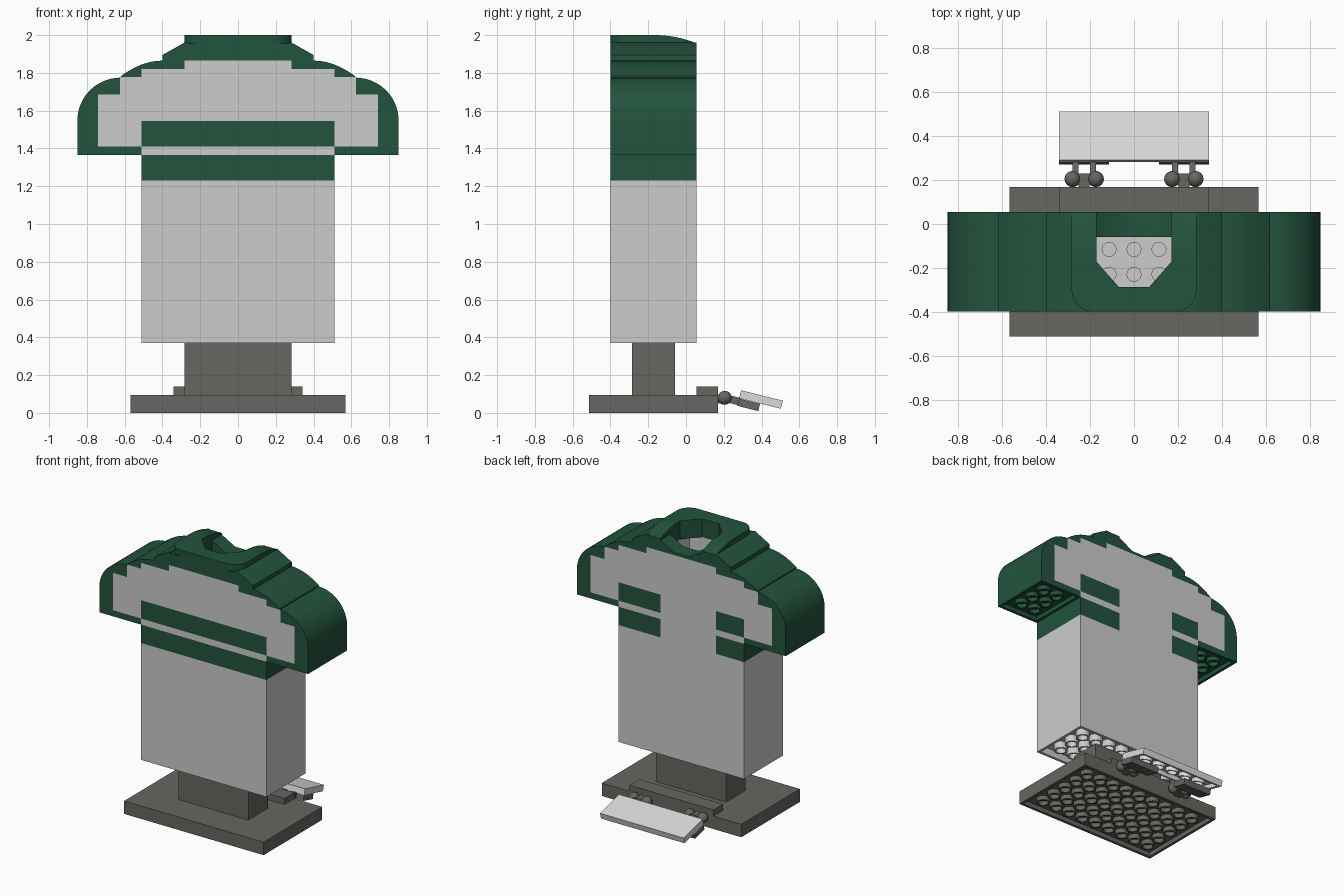
import bpy, bmesh, math
from mathutils import Vector, Matrix

old = bpy.data.objects.get("Cube")
if old:
    bpy.data.objects.remove(old, do_unlink=True)

S = 0.1136            # grid pitch
CY = -0.1725          # depth centre of shirt and base
Y0, Y1 = CY - 2 * S, CY + 2 * S


def material(name, rgb):
    m = bpy.data.materials.new(name)
    m.use_nodes = True
    col = [(c / 255 / 12.92 if c < 11 else ((c / 255 + 0.055) / 1.055) ** 2.4) for c in rgb] + [1]
    m.diffuse_color = col
    m.node_tree.nodes["Principled BSDF"].inputs["Base Color"].default_value = col
    return m


GREEN = material("dark green", (34, 83, 61))
GREY = material("light grey", (204, 204, 204))
DARK = material("dark grey", (102, 103, 97))
PALE = material("pale grey", (218, 218, 218))


def finish(name, bm, mats, loc=(0, 0, 0), tilt=0):
    me = bpy.data.meshes.new(name)
    bm.to_mesh(me)
    bm.free()
    for m in mats:
        me.materials.append(m)
    ob = bpy.data.objects.new(name, me)
    bpy.context.collection.objects.link(ob)
    ob.location = loc
    ob.rotation_euler.x = tilt
    bpy.ops.object.select_all(action='DESELECT')
    ob.select_set(True)
    bpy.context.view_layer.objects.active = ob
    bpy.ops.object.shade_smooth_by_angle(angle=math.radians(30))
    return ob


def prism(pts, a, b, axis):
    """Closed prism from a 2D outline, run along y or z from a to b."""
    bm = bmesh.new()
    place = (lambda p, t: (p[0], t, p[1])) if axis == 'y' else (lambda p, t: (p[0], p[1], t))
    lo = [bm.verts.new(place(p, a)) for p in pts]
    hi = [bm.verts.new(place(p, b)) for p in pts]
    bm.faces.new(lo)
    bm.faces.new(hi)
    n = len(pts)
    for i in range(n):
        j = (i + 1) % n
        bm.faces.new((lo[i], lo[j], hi[j], hi[i]))
    bmesh.ops.recalc_face_normals(bm, faces=bm.faces)
    return bm


def box_bm(x0, x1, y0, y1, z0, z1):
    return prism([(x0, y0), (x1, y0), (x1, y1), (x0, y1)], z0, z1, 'z')


def box(name, mat, *dims, **kw):
    return finish(name, box_bm(*dims), [mat], **kw)


def slice_at(bm, axis, values):
    for v in values:
        co, no = Vector(), Vector()
        co[axis], no[axis] = v, 1
        bmesh.ops.bisect_plane(bm, geom=bm.verts[:] + bm.edges[:] + bm.faces[:],
                               plane_co=co, plane_no=no)


def push(bm, faces, dz):
    """Sink or raise faces straight along z, adding walls."""
    out = bmesh.ops.extrude_discrete_faces(bm, faces=faces)["faces"]
    bmesh.ops.translate(bm, verts=list({v for f in out for v in f.verts}), vec=(0, 0, dz))


def hollow(bm, faces, depth):
    bmesh.ops.inset_individual(bm, faces=faces, thickness=0.02, use_even_offset=True)
    push(bm, faces, depth)


def tubes(bm, nx, ny, cx, cy, z0, z1, seg=14):
    """Grid of hollow round tubes."""
    for i in range(nx):
        for j in range(ny):
            x, y = cx + (i - (nx - 1) / 2) * S, cy + (j - (ny - 1) / 2) * S
            rings = []
            for r, z in ((0.046, z1), (0.046, z0), (0.034, z0), (0.034, z1)):
                rings.append([bm.verts.new((x + r * math.cos(k * math.tau / seg),
                                            y + r * math.sin(k * math.tau / seg), z))
                              for k in range(seg)])
            for a, b in zip(rings, rings[1:]):
                for k in range(seg):
                    m = (k + 1) % seg
                    bm.faces.new((a[m], a[k], b[k], b[m]))


def bottom_faces(bm):
    low = min(v.co.z for v in bm.verts)
    return [f for f in bm.faces if f.normal.z < -0.9 and f.calc_center_median().z < low + 0.001]


def shirt_colour(f):
    """0 = green, 1 = grey."""
    c, n = f.calc_center_median(), f.normal
    x, z = abs(c.x), c.z
    if x < 0.18 and 1.7 < z < 1.864 and Y0 + 0.05 < c.y < Y1 - 0.05:
        return 1                                   # neck pit
    if z < 1.23:
        return 1                                   # lower body
    if abs(n.y) < 0.9:
        return 0
    top = 1.865 if x < 0.284 else 1.82 if x < 0.511 else 1.777 if x < 0.625 else 1.685 if x < 0.74 else 0
    if z > top:
        return 0
    if n.y > 0 and -0.284 < c.x < 0.17:
        return 1                                   # plain centre of the back
    if x > 0.511:
        return int(z > 1.41)
    return int(1.365 < z < 1.41 or z > 1.545)


# Base: two stacked plates, underside hollow with tubes
bm = box_bm(-5 * S, 5 * S, CY - 3 * S, CY + 3 * S, 0, 0.0475)
hollow(bm, bottom_faces(bm), 0.032)
tubes(bm, 9, 5, 0, CY, 0, 0.032)
finish("base_lower_plate", bm, [DARK])
box("base_upper_plate", DARK, -5 * S, 5 * S, CY - 3 * S, CY + 3 * S, 0.0475, 0.095)
box("stand_post", DARK, -0.284, 0.284, CY - S, CY + S, 0.095, 0.37)
box("rear_hinge_bar", DARK, -3 * S, 3 * S, CY + 2 * S, CY + 3 * S, 0.095, 0.14)

# Tilted sign plate on two hinges
TILT = math.radians(-14)
bm = box_bm(-3 * S, 3 * S, -S, S, -0.022, 0.022)
hollow(bm, bottom_faces(bm), 0.03)
tubes(bm, 5, 1, 0, 0, -0.02, 0.01)
finish("sign_plate", bm, [PALE], loc=(0, 0.397, 0.071), tilt=TILT)
for side, tag in ((1, "left"), (-1, "right")):
    cx = side * 2 * S
    box(tag + "_hinge_plate", DARK, cx - S, cx + S, -S / 2, S / 2, -0.02, 0.02,
        loc=(0, 0.332, 0.043), tilt=TILT)
    box(tag + "_hinge_tongue", DARK, cx - 0.025, cx + 0.025, 0.16, 0.23, 0.05, 0.095)
    for k in (-1, 1):
        px = cx + k * 0.04
        box(tag + "_hinge_arm", DARK, px - 0.014, px + 0.014, -0.045, 0.045, -0.02, 0.02,
            loc=(0, 0.25, 0.068), tilt=TILT)
        # rounded knuckle
        bm = bmesh.new()
        bmesh.ops.create_uvsphere(bm, u_segments=16, v_segments=10, radius=0.037)
        bmesh.ops.translate(bm, verts=bm.verts, vec=(cx + k * 0.053, 0.205, 0.08))
        finish(tag + "_hinge_knuckle", bm, [DARK])

# Shirt body, with the lower stripe
bm = box_bm(-4.5 * S, 4.5 * S, Y0, Y1, 0.37, 1.365)
hollow(bm, bottom_faces(bm), 0.05)
slice_at(bm, 2, [1.23])
slice_at(bm, 0, [-0.284, 0.17])
for f in bm.faces:
    f.material_index = shirt_colour(f)
finish("shirt_body", bm, [GREEN, GREY])
bm = bmesh.new()
tubes(bm, 8, 3, 0, CY, 0.372, 0.42)
finish("body_tubes", bm, [GREY])

# Shoulders and sleeves: one rounded outline, cut along the colour steps
half = [(0.85, 1.365)]
for i in range(13):
    a = i / 12 * math.pi / 2
    half.append((0.62 + 0.23 * math.cos(a), 1.55 + 0.225 * math.sin(a)))
for i in range(7):
    t = 1 - i / 6
    half.append((0.4 + 0.2195 * t, 1.865 - 0.082 * t * t))
outline = half + [(-x, z) for x, z in reversed(half)]
bm = prism(outline, Y0, Y1, 'y')
slice_at(bm, 0, [-4.5 * S, 4.5 * S])
hollow(bm, [f for f in bottom_faces(bm) if abs(f.calc_center_median().x) > 0.55], 0.03)
slice_at(bm, 0, [-0.74, -0.625, -0.284, -0.17, 0.17, 0.284, 0.625, 0.74])
slice_at(bm, 1, [CY - S, CY + S])
slice_at(bm, 2, [1.41, 1.545, 1.685, 1.777, 1.82])
pit = [f for f in bm.faces if f.normal.z > 0.9 and abs(f.calc_center_median().x) < 0.16
       and abs(f.calc_center_median().y - CY) < 0.05 and f.calc_center_median().z > 1.86]
push(bm, pit, -0.135)
for f in bm.faces:
    f.material_index = shirt_colour(f)
finish("shirt_shoulders", bm, [GREEN, GREY])
for side, tag in ((1, "left"), (-1, "right")):
    bm = bmesh.new()
    tubes(bm, 2, 3, side * 6 * S, CY, 1.366, 1.395)
    finish(tag + "_sleeve_tubes", bm, [GREEN])
    # sloped shoulder strip beside the collar
    bm = prism([(side * x, z) for x, z in ((0.27, 1.865), (0.4, 1.865), (0.4, 1.895), (0.284, 1.96), (0.27, 1.96))],
               Y0, Y1, 'y')
    finish(tag + "_collar_slope", bm, [GREEN])

# Studs on the floor of the neck
bm = bmesh.new()
for i in (-1, 0, 1):
    for j in (-0.5, 0.5):
        bmesh.ops.create_cone(bm, cap_ends=True, segments=20, radius1=0.034, radius2=0.034, depth=0.024,
                              matrix=Matrix.Translation((i * S, CY + j * S, 1.742)))
finish("neck_studs", bm, [GREY])

# Collar: square lower ring and rounded rim that falls away at the back
inner = [(-0.17, Y1), (-0.17, CY), (-0.07, CY - S), (0.07, CY - S), (0.17, CY), (0.17, Y1)]
finish("collar_base", prism([(0.284, Y1), (0.284, Y0), (-0.284, Y0), (-0.284, Y1)] + inner,
                            1.865, 1.955, 'z'), [GREEN])
R = 0.1
arc = [(0.284 - R + R * math.cos(a), Y0 + R - R * math.sin(a))
       for a in (i / 8 * math.pi / 2 for i in range(9))]
outer = [(0.284, Y1)] + arc + [(-x, y) for x, y in reversed(arc)] + [(-0.284, Y1)]
bm = prism(outer + inner, 1.955, 2.0, 'z')
slice_at(bm, 1, [-0.16 + 0.036 * i for i in range(6)])
for v in bm.verts:
    if v.co.z > 1.99 and v.co.y > -0.16:
        v.co.z -= 0.043 * ((v.co.y + 0.16) / (Y1 + 0.16)) ** 2
finish("collar_rim", bm, [GREEN])
nape = [(0.17, 1.865), (0.17, 1.945), (0.06, 1.885), (-0.06, 1.885), (-0.17, 1.945), (-0.17, 1.865)]
finish("collar_nape", prism(nape, CY + S, Y1, 'y'), [GREEN])
